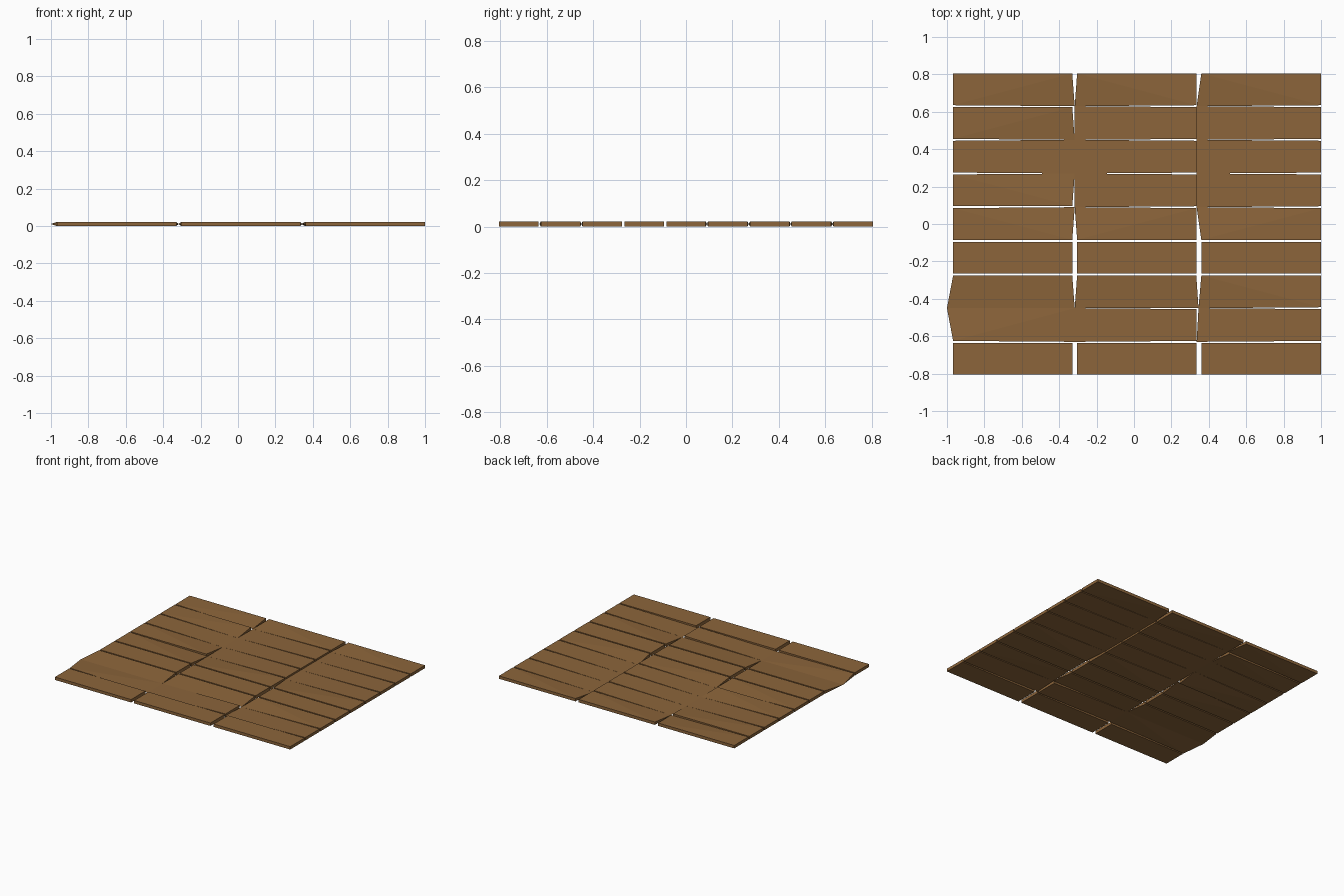
import bpy, bmesh

if "Cube" in bpy.data.objects:
    bpy.data.objects.remove(bpy.data.objects["Cube"])

THICK = 0.022
MID = THICK / 2
COLS = [(-0.967, -0.330), (-0.304, 0.333), (0.360, 1.0)]
PITCH, HALF = 0.18, 0.085

wood = bpy.data.materials.new("plank brown")
wood.diffuse_color = (0.262, 0.130, 0.043, 1)
wood.use_nodes = True
wood.node_tree.nodes["Principled BSDF"].inputs["Base Color"].default_value = wood.diffuse_color

# Pinched joints: (column boundary, row boundary) -> x of the shared point,
# plus the (row, column) planks that keep their square corner there
JOINTS = {
    (0, 7): (-1.0, []),
    (1, 1): (-0.317, [(1, 0)]),
    (1, 2): (-0.317, []),
    (1, 3): (-0.317, []),
    (1, 4): (-0.317, [(3, 0)]),
    (1, 7): (-0.317, []),
    (1, 8): (-0.317, [(8, 0), (8, 1)]),
    (2, 1): (0.335, [(0, 1), (1, 1)]),
    (2, 2): (0.335, [(1, 1), (2, 1)]),
    (2, 3): (0.335, [(2, 1), (3, 1)]),
    (2, 4): (0.335, [(3, 1), (4, 1)]),
    (2, 7): (0.345, [(7, 1)]),
    (2, 8): (0.335, [(7, 1), (8, 1), (8, 2)]),
}


def plank(row, col):
    """One board; corners at a pinched joint collapse to its mid-height point."""
    yc = 0.72 - row * PITCH
    bm = bmesh.new()
    for i in (0, 1):
        for j in (0, 1):
            joint = JOINTS.get((col + i, row + j))
            if joint and (row, col) not in joint[1]:
                bm.verts.new((joint[0], 0.81 - (row + j) * PITCH, MID))
            else:
                y = yc + HALF - j * 2 * HALF
                for z in (0, THICK):
                    bm.verts.new((COLS[col][i], y, z))
    bmesh.ops.convex_hull(bm, input=bm.verts[:])
    bmesh.ops.dissolve_limit(bm, angle_limit=0.0005, verts=bm.verts[:], edges=bm.edges[:])
    bmesh.ops.recalc_face_normals(bm, faces=bm.faces[:])
    name = f"floor_plank_{row + 1}_{col + 1}"
    mesh = bpy.data.meshes.new(name)
    bm.to_mesh(mesh)
    bm.free()
    mesh.materials.append(wood)
    bpy.context.collection.objects.link(bpy.data.objects.new(name, mesh))


# Nine rows of three boards
for r in range(9):
    for c in range(3):
        plank(r, c)
